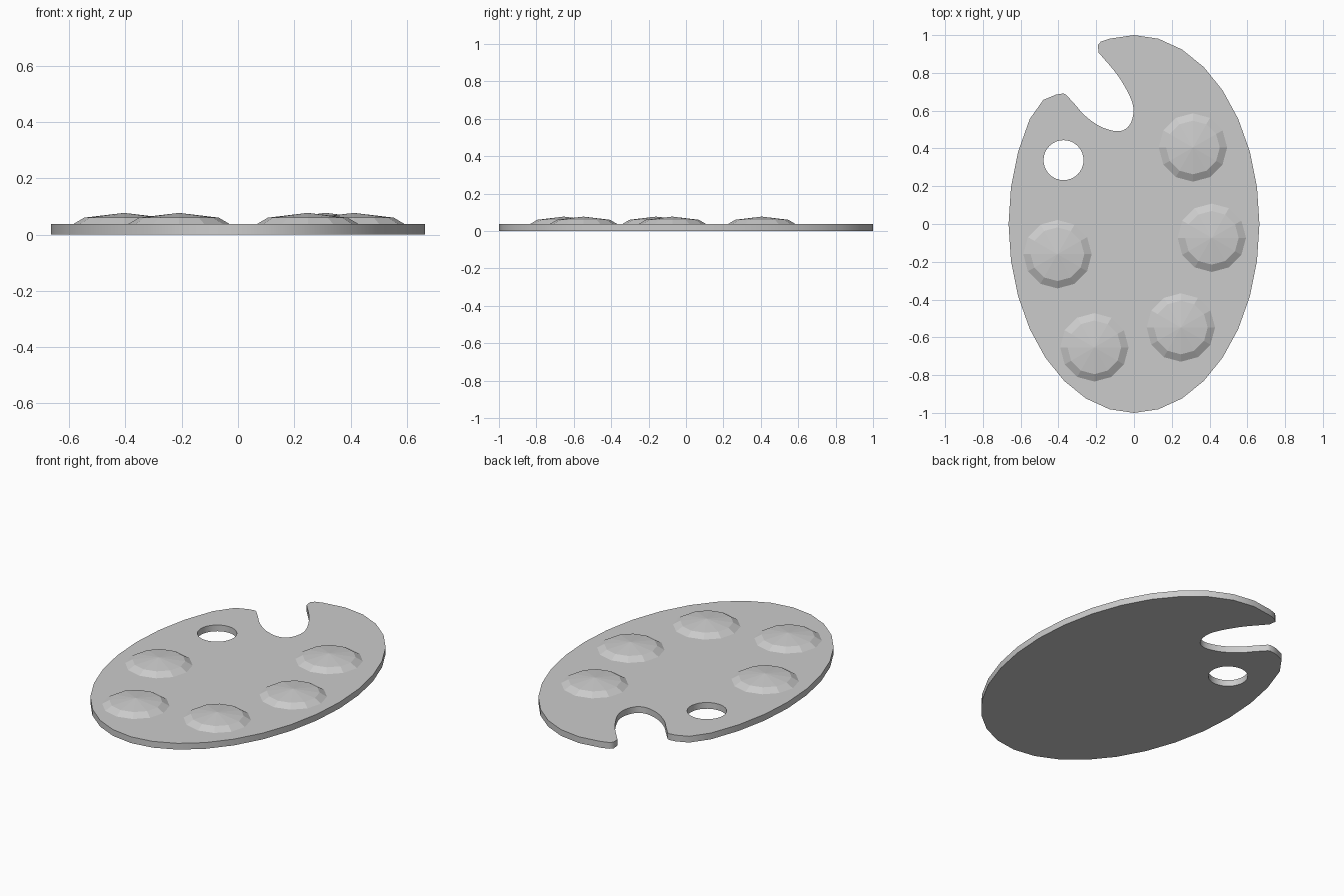
import bpy, bmesh, math
from mathutils import Vector

if "Cube" in bpy.data.objects:
    bpy.data.objects.remove(bpy.data.objects["Cube"])

THICK = 0.037


def spline_through(pts, steps=4):
    """Catmull-Rom curve through the points."""
    pts = [Vector(p) for p in pts]
    ext = [2 * pts[0] - pts[1]] + pts + [2 * pts[-1] - pts[-2]]
    out = []
    for a, b, c, d in zip(ext, ext[1:], ext[2:], ext[3:]):
        for i in range(steps):
            t = i / steps
            out.append(0.5 * (2 * b + (c - a) * t + (2 * a - 5 * b + 4 * c - d) * t * t
                              + (3 * b - a - 3 * c + d) * t ** 3))
    return out + [pts[-1]]


def ellipse(cx, cy, rx, ry, sides, count):
    return [Vector((cx + rx * math.sin(math.tau * k / sides),
                    cy + ry * math.cos(math.tau * k / sides))) for k in range(count)]


# Palette board: oval outline with a curved notch and a thumb hole
notch = [(-0.36, 0.685), (-0.31, 0.63), (-0.26, 0.574), (-0.18, 0.517), (-0.09, 0.491),
         (-0.032, 0.513), (-0.004, 0.58), (-0.015, 0.66), (-0.085, 0.785), (-0.187, 0.907)]
outline = (ellipse(0, 0, 0.664, 1.0, 32, 28)
           + [Vector((-0.48, 0.657)), Vector((-0.413, 0.685)), Vector((-0.373, 0.691))]
           + spline_through(notch)
           + [Vector((-0.192, 0.948)), Vector((-0.175, 0.966)), Vector((-0.13, 0.981))])
thumb_hole = ellipse(-0.373, 0.338, 0.106, 0.106, 32, 32)

curve = bpy.data.curves.new("palette_board", 'CURVE')
curve.dimensions = '2D'
curve.fill_mode = 'BOTH'
curve.extrude = THICK / 2
for loop in (outline, thumb_hole):
    s = curve.splines.new('POLY')
    s.points.add(len(loop) - 1)
    for p, co in zip(s.points, loop):
        p.co = (co.x, co.y, 0, 1)
    s.use_cyclic_u = True
board = bpy.data.objects.new("palette_board", curve)
board.location.z = THICK / 2
bpy.context.collection.objects.link(board)
bpy.context.view_layer.objects.active = board
board.select_set(True)
bpy.ops.object.convert(target='MESH')


# Paint blobs: low twelve-sided domes
def paint_blob(name, x, y):
    bm = bmesh.new()
    rings = [[bm.verts.new((p.x, p.y, z)) for p in ellipse(0, 0, r, r, 12, 12)]
             for r, z in ((0.181, 0), (0.142, 0.023))]
    apex = bm.verts.new((0, 0, 0.04))
    low, high = rings
    for i in range(12):
        j = (i + 1) % 12
        bm.faces.new((low[i], low[j], high[j], high[i]))
        bm.faces.new((high[i], high[j], apex))
    bmesh.ops.recalc_face_normals(bm, faces=bm.faces)
    if apex.link_faces[0].normal.z < 0:
        bmesh.ops.reverse_faces(bm, faces=bm.faces)
    mesh = bpy.data.meshes.new(name)
    bm.to_mesh(mesh)
    bm.free()
    ob = bpy.data.objects.new(name, mesh)
    ob.location = (x, y, THICK)
    bpy.context.collection.objects.link(ob)


centres = [(-0.405, -0.16), (-0.21, -0.653), (0.248, -0.548), (0.412, -0.073), (0.312, 0.405)]
for n, (x, y) in enumerate(centres, 1):
    paint_blob(f"paint_blob_{n}", x, y)
